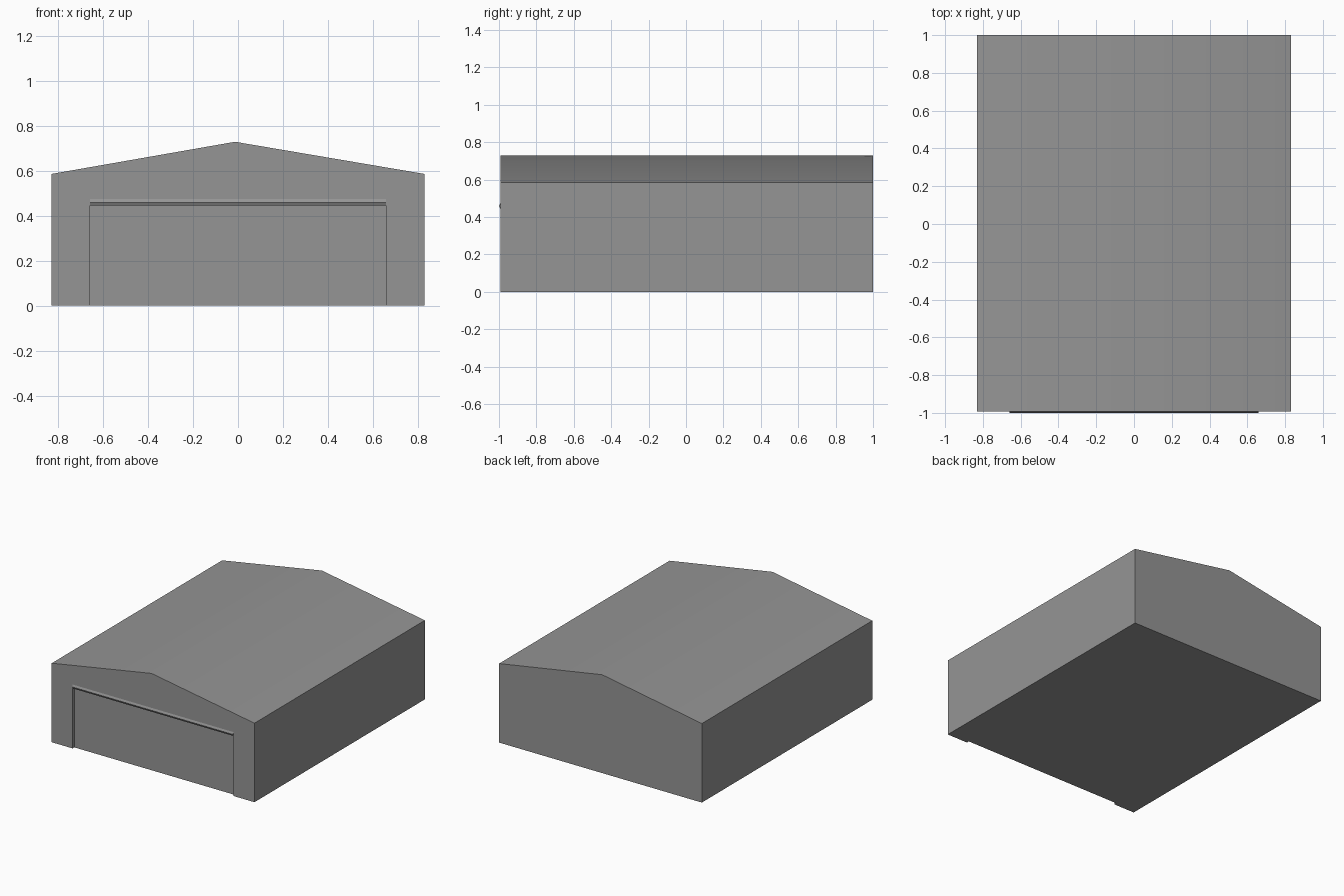
import bpy, bmesh, math

if "Cube" in bpy.data.objects:
    bpy.data.objects.remove(bpy.data.objects["Cube"])

grey = bpy.data.materials.new("plain_grey")
grey.diffuse_color = (0.3, 0.3, 0.3, 1)
grey.use_nodes = True
grey.node_tree.nodes["Principled BSDF"].inputs["Base Color"].default_value = grey.diffuse_color


def prism(name, points, axis, start, end):
    """Extrude a closed profile along y (points are x, z) or x (points are y, z)."""
    bm = bmesh.new()
    place = (lambda p: (p[0], start, p[1])) if axis == 'y' else (lambda p: (start, p[0], p[1]))
    face = bm.faces.new([bm.verts.new(place(p)) for p in points])
    out = bmesh.ops.extrude_face_region(bm, geom=[face])
    verts = [g for g in out["geom"] if isinstance(g, bmesh.types.BMVert)]
    step = (0, end - start, 0) if axis == 'y' else (end - start, 0, 0)
    bmesh.ops.translate(bm, verts=verts, vec=step)
    bmesh.ops.recalc_face_normals(bm, faces=bm.faces[:])
    mesh = bpy.data.meshes.new(name)
    bm.to_mesh(mesh)
    bm.free()
    ob = bpy.data.objects.new(name, mesh)
    bpy.context.collection.objects.link(ob)
    mesh.materials.append(grey)
    return ob


def gable(half, base, eaves, ridge):
    return [(-half, base), (half, base), (half, eaves), (-0.013, ridge), (-half, eaves)]


def cut(ob, cutter):
    bpy.context.view_layer.objects.active = ob
    mod = ob.modifiers.new("cut", 'BOOLEAN')
    mod.operation = 'DIFFERENCE'
    mod.solver = 'EXACT'
    mod.object = cutter
    bpy.ops.object.modifier_apply(modifier=mod.name)
    bpy.data.objects.remove(cutter, do_unlink=True)


# Garage shell with a low pitched roof, hollow inside
shell = prism("garage_shell", gable(0.83, 0, 0.585, 0.728), 'y', -0.993, 1.0)
cut(shell, prism("room_cutter", gable(0.795, 0.008, 0.553, 0.693), 'y', -0.968, 0.965))

# Door opening, cut down through the front sill
opening = [(-0.659, -0.1), (0.659, -0.1), (0.659, 0.473), (-0.659, 0.473)]
cut(shell, prism("door_cutter", opening, 'y', -1.1, -0.973))

# Rolled-up door along the top of the opening
roll = [(-0.985 + 0.015 * math.cos(a), 0.4585 + 0.0145 * math.sin(a) / math.sin(math.pi / 3))
        for a in (i * math.pi / 3 for i in range(6))]
prism("door_roll", roll, 'x', -0.659, 0.659)

# Soft ridge, crisp corners elsewhere
bpy.ops.object.select_all(action='DESELECT')
shell.select_set(True)
bpy.context.view_layer.objects.active = shell
bpy.ops.object.shade_smooth_by_angle(angle=math.radians(30))
